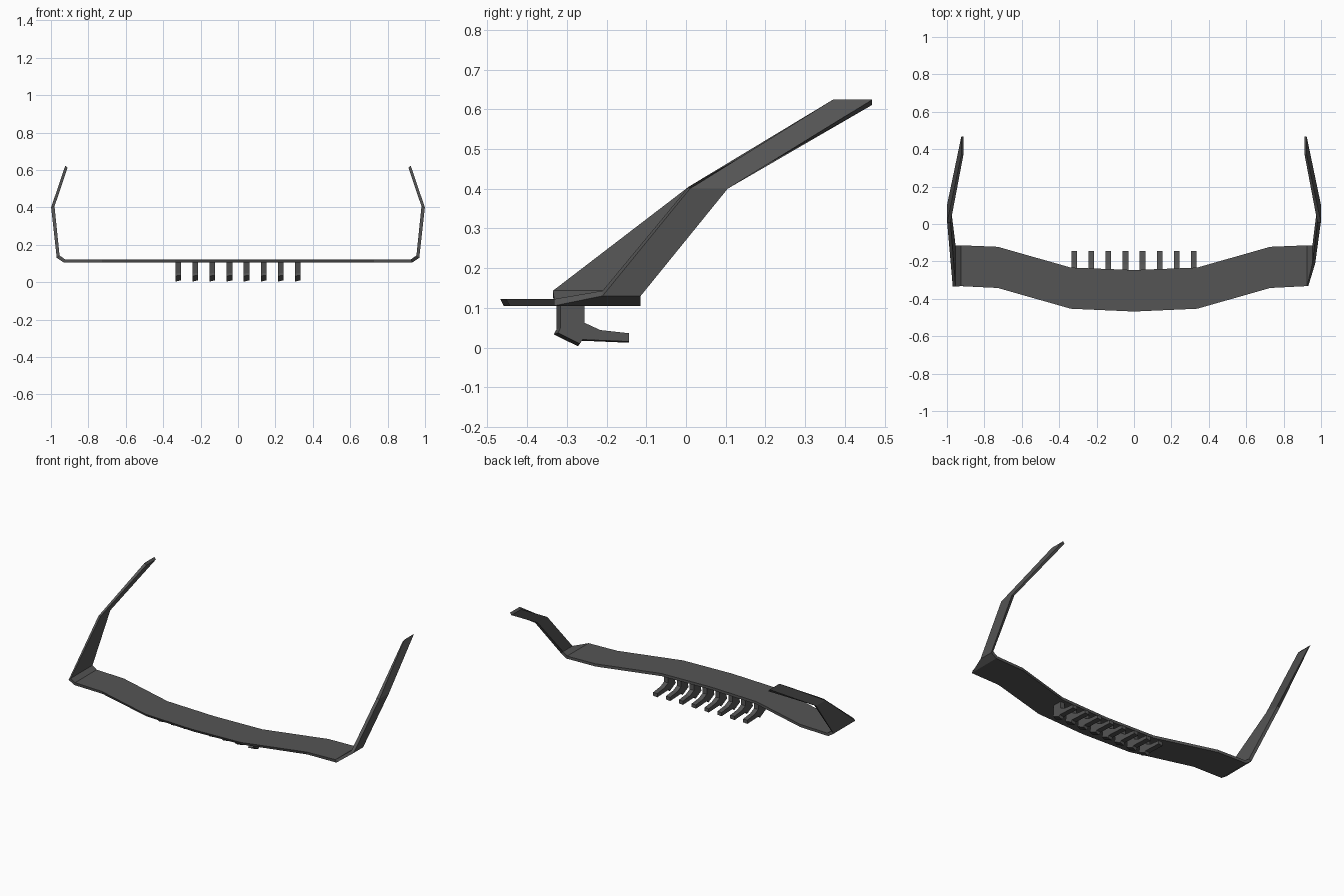
import bpy, bmesh

if "Cube" in bpy.data.objects:
    bpy.data.objects.remove(bpy.data.objects["Cube"])


def make_object(name, rings, material, hard=True):
    """Loft a closed solid through matching vertex rings."""
    bm = bmesh.new()
    loops = [[bm.verts.new(p) for p in ring] for ring in rings]
    n = len(loops[0])
    for a, b in zip(loops, loops[1:]):
        for i in range(n):
            j = (i + 1) % n
            bm.faces.new((a[i], a[j], b[j], b[i]))
    bm.faces.new(loops[0])
    bm.faces.new(loops[-1][::-1])
    bmesh.ops.recalc_face_normals(bm, faces=bm.faces)
    mesh = bpy.data.meshes.new(name)
    bm.to_mesh(mesh)
    bm.free()
    ob = bpy.data.objects.new(name, mesh)
    bpy.context.collection.objects.link(ob)
    mesh.materials.append(material)
    return ob


dark = bpy.data.materials.new("dark_grey")
dark.diffuse_color = (0.09, 0.09, 0.09, 1)
dark.use_nodes = True
dark.node_tree.nodes["Principled BSDF"].inputs["Base Color"].default_value = dark.diffuse_color

# Stations from centre to tip: inner x, inner z, outer x, outer z, front y, back y, lower front inset
STATIONS = [
    (0.0, 0.122, 0.0, 0.105, -0.468, -0.246, 0.009),
    (0.338, 0.122, 0.338, 0.105, -0.453, -0.233, 0.009),
    (0.728, 0.122, 0.728, 0.105, -0.342, -0.122, 0.005),
    (0.925, 0.122, 0.932, 0.105, -0.332, -0.114, 0.0),
    (0.954, 0.143, 0.969, 0.130, None, -0.114, 0.0),
    (0.981, 0.405, 0.999, 0.400, 0.007, 0.105, 0.003),
    (0.912, 0.611, 0.923, 0.624, 0.370, 0.469, 0.0),
]


def ring(station, side):
    xi, zi, xo, zo, yf, yb, inset = station
    if yf is None:  # the left upright has a wide foot, the right one a tapered foot
        yf = -0.21 if side > 0 else -0.335
    return [(side * xi, yf, zi), (side * xi, yb, zi),
            (side * xo, yb, zo), (side * xo, yf + inset, zo)]


# Bent blade: swept plate with raised uprights at both ends
rings = [ring(s, -1) for s in reversed(STATIONS[1:])] + [ring(s, 1) for s in STATIONS]
make_object("bent_blade", rings, dark)

# Row of hooked prongs under the plate, front faces slightly skewed
PRONG = [(-0.326, 0.110), (-0.326, 0.046), (-0.333, 0.033), (-0.272, 0.003),
         (-0.262, 0.017), (-0.144, 0.012), (-0.144, 0.036), (-0.216, 0.044),
         (-0.255, 0.062), (-0.255, 0.110)]
SKEW = [(0.010, 0), (0.010, 0.004), (0.011, 0.004), (0.004, 0.007), (0.002, 0.003),
        (0, 0.003), (0, 0), (0, 0), (0, 0), (0, 0)]
for k in range(8):
    x = -0.32 + k * 0.64 / 7
    left = [(x - 0.015, y, z) for y, z in PRONG]
    right = [(x + 0.015, y + dy, z + dz) for (y, z), (dy, dz) in zip(PRONG, SKEW)]
    make_object(f"prong_{k + 1}", [left, right], dark)
